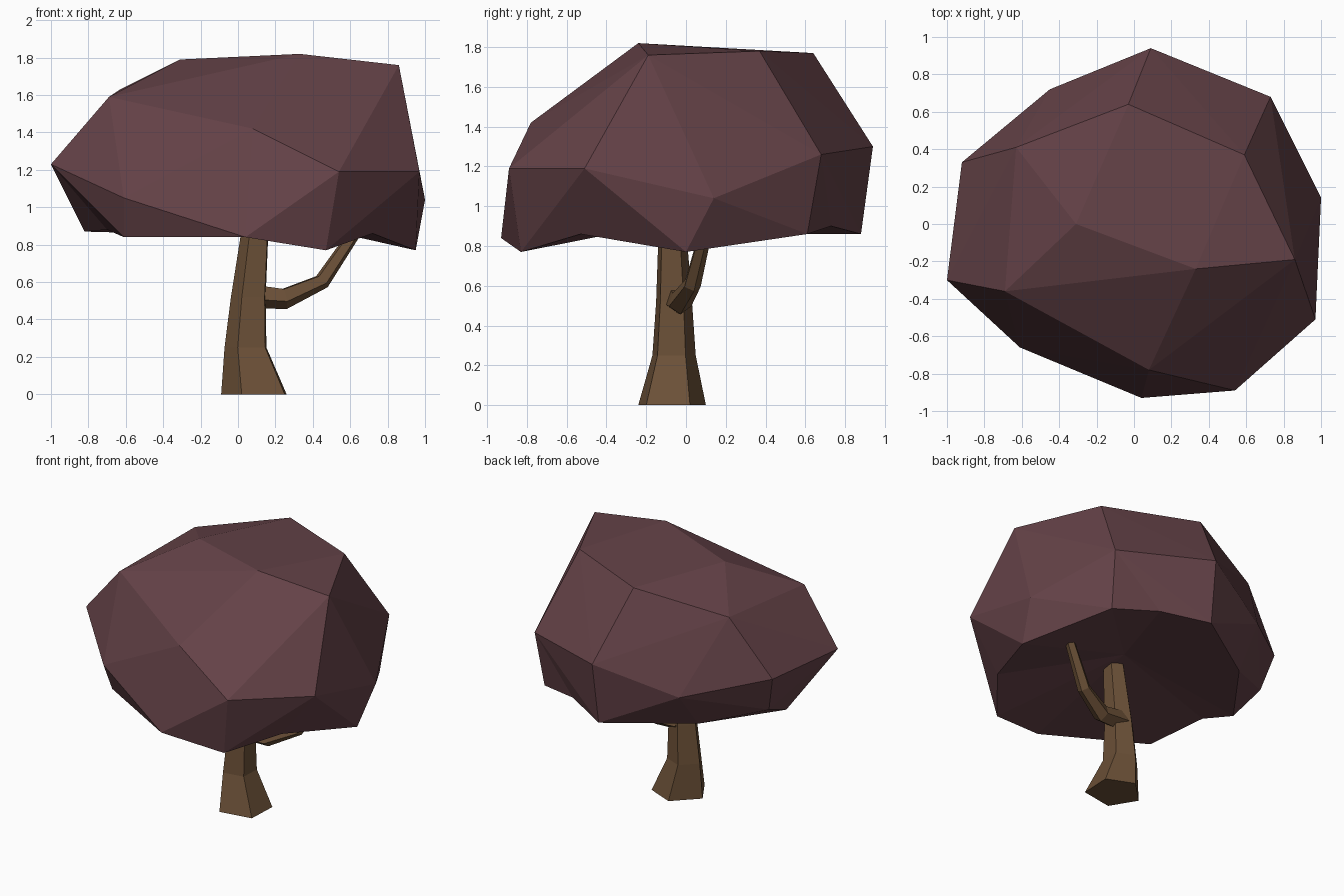
import bpy, bmesh, math
from mathutils import Vector

cube = bpy.data.objects.get("Cube")
if cube:
    bpy.data.objects.remove(cube, do_unlink=True)


def material(name, rgb):
    mat = bpy.data.materials.new(name)
    mat.use_nodes = True
    mat.diffuse_color = (*rgb, 1)
    bsdf = next(n for n in mat.node_tree.nodes if n.type == 'BSDF_PRINCIPLED')
    bsdf.inputs["Base Color"].default_value = (*rgb, 1)
    bsdf.inputs["Roughness"].default_value = 0.9
    return mat


def finish(bm, name, mat):
    bmesh.ops.recalc_face_normals(bm, faces=bm.faces[:])
    mesh = bpy.data.meshes.new(name)
    bm.to_mesh(mesh)
    bm.free()
    mesh.materials.append(mat)
    obj = bpy.data.objects.new(name, mesh)
    bpy.context.collection.objects.link(obj)
    return obj


def loft(name, rings, mat):
    """Skin a list of equal rings and cap both ends."""
    bm = bmesh.new()
    loops = [[bm.verts.new(p) for p in ring] for ring in rings]
    for low, high in zip(loops, loops[1:]):
        for i in range(len(low)):
            j = (i + 1) % len(low)
            bm.faces.new((low[i], low[j], high[j], high[i]))
    bm.faces.new(loops[0])
    bm.faces.new(loops[-1])
    return finish(bm, name, mat)


leaf = material("dusky plum leaves", (0.127, 0.054, 0.063))
bark = material("brown bark", (0.150, 0.082, 0.039))

# Trunk: an irregular pentagon that tapers and leans
foot = [(.165, -.13), (-.065, -.17), (-.175, .01), (-.015, .17), (.175, .09)]
stations = [(.085, -.07, 0, 1), (.04, -.06, .25, .64),
            (.055, -.06, .52, .53), (.10, -.07, .97, .38)]
loft("trunk", [[(cx + x * s, cy + y * s, z) for x, y in foot]
               for cx, cy, z, s in stations], bark)

# Branch: a five-sided tube along a bent path
path = [Vector(p) for p in ((.07, -.04, .53), (.25, -.03, .515),
                            (.45, .03, .605), (.69, .12, .96))]
rings = []
for i, (p, r) in enumerate(zip(path, (.07, .06, .045, .03))):
    along = (path[min(i + 1, 3)] - path[max(i - 1, 0)]).normalized()
    side = along.cross(Vector((0, 0, 1))).normalized()
    up = side.cross(along)
    rings.append([p + r * (side * math.cos(a) + up * math.sin(a))
                  for a in (math.tau * k / 5 - math.pi / 2 for k in range(5))])
loft("branch", rings, bark)

# Leaf crown: outer shell wrapped around three uneven rings of corners
summit = [(.33, -.24, 1.82), (-.31, 0, 1.79), (.86, -.19, 1.76), (.59, .37, 1.78),
          (-.03, .64, 1.77), (-.63, .41, 1.63), (-.69, -.36, 1.59), (.08, -.78, 1.42)]
waist = [(.97, -.51, 1.19), (1, .14, 1.04), (.73, .68, 1.26), (.09, .94, 1.3),
         (-.45, .72, 1.12), (-.92, .33, 1.23), (-1, -.3, 1.23), (-.61, -.66, 1.05),
         (.54, -.89, 1.19), (-.85, .27, .97)]
hem = [(.95, 0, .77), (.7, .61, .86), (.08, .88, .86), (-.46, .52, .86),
       (-.82, .03, .87), (-.61, -.56, .84), (.04, -.93, .84), (.47, -.83, .77)]
bm = bmesh.new()
for p in summit + waist + hem:
    bm.verts.new(p)
bmesh.ops.convex_hull(bm, input=bm.verts[:])
bmesh.ops.recalc_face_normals(bm, faces=bm.faces[:])

# Open the underside
under = [f for f in bm.faces
         if f.normal.z < -.7 and all(v.co.z < .9 for v in f.verts)]
bmesh.ops.delete(bm, geom=under, context='FACES')

# Notches raised in the lower rim
for notch in map(Vector, ((.72, -.53, .86), (.39, .73, .90), (-.70, -.14, .88))):
    rim = [e for e in bm.edges if e.is_boundary]
    edge = min(rim, key=lambda e: ((e.verts[0].co + e.verts[1].co) / 2 - notch).length)
    _, corner = bmesh.utils.edge_split(edge, edge.verts[0], .5)
    corner.co = notch

# Hollow underside rising to the trunk
hub = bm.verts.new((.15, .08, .95))
for e in [e for e in bm.edges if e.is_boundary]:
    bm.faces.new((*e.verts, hub))
bmesh.ops.triangulate(bm, faces=[f for f in bm.faces if len(f.verts) > 3])
finish(bm, "leaf_crown", leaf)
